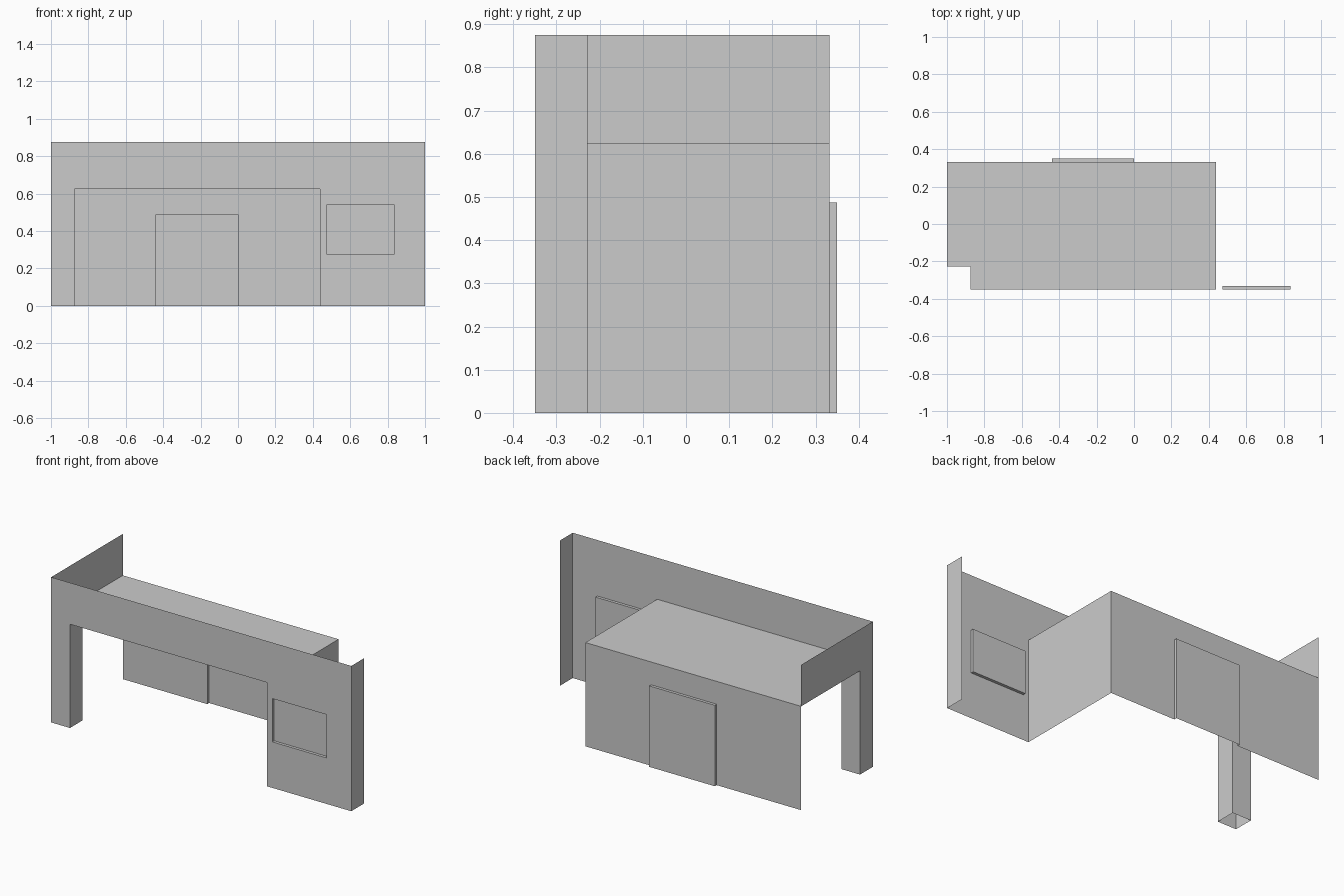
import bpy
import bmesh

if "Cube" in bpy.data.objects:
    bpy.data.objects.remove(bpy.data.objects["Cube"])

# Key planes
X0, X1 = -1.0, 1.0
Y0, YB = -0.35, 0.3325
TOP, CEIL = 0.875, 0.625
PX, PY = -0.875, -0.228      # inner corner of the pillar
AX = 0.4375                  # right wall of the open bay
DEPTH = 0.0175               # depth of door and window recesses


def sheet(name, quads):
    bm = bmesh.new()
    for q in quads:
        bm.faces.new([bm.verts.new(p) for p in q])
    bmesh.ops.remove_doubles(bm, verts=bm.verts, dist=1e-5)
    mesh = bpy.data.meshes.new(name)
    bm.to_mesh(mesh)
    bm.free()
    ob = bpy.data.objects.new(name, mesh)
    bpy.context.collection.objects.link(ob)
    return ob


def across(x0, x1, z0, z1, y):
    """Quad in the xz plane, facing -y."""
    return [(x0, y, z0), (x1, y, z0), (x1, y, z1), (x0, y, z1)]


def along(x, y0, y1, z0, z1):
    """Quad in the yz plane, facing +x (swap y0 and y1 to face -x)."""
    return [(x, y0, z0), (x, y1, z0), (x, y1, z1), (x, y0, z1)]


def wall(name, xs, zs, y, holes):
    """Grid wall with the listed (column, row) cells left open."""
    sheet(name, [across(xs[i], xs[i + 1], zs[j], zs[j + 1], y)
                 for i in range(len(xs) - 1) for j in range(len(zs) - 1)
                 if (i, j) not in holes])


def recess(name, x0, x1, z0, z1, y, sill=True):
    """Shallow tray set back into a wall."""
    front = across(x0, x1, z0, z1, y)
    back = across(x0, x1, z0, z1, y + DEPTH)
    quads = [back]
    for i in range(0 if sill else 1, 4):
        j = (i + 1) % 4
        quads.append([front[i], front[j], back[j], back[i]])
    sheet(name, quads)


# Front: header over the open bay, and the wall with a window opening
WX, WZ = (0.4735, 0.8355), (0.277, 0.538)
sheet("front_header", [across(X0, AX, CEIL, TOP, Y0)])
wall("front_wall", [AX, *WX, X1], [0, *WZ, TOP], Y0, {(1, 1)})
recess("window", *WX, *WZ, Y0)

# Back wall of the bay with the door
DX, DZ = (-0.4375, 0.0), 0.4875
wall("back_wall", [X0, *DX, AX], [0, DZ, CEIL], YB, {(1, 0)})
recess("door", *DX, 0, DZ, YB, sill=False)

# Corner pillar, open at both ends
sheet("corner_pillar", [
    across(X0, PX, 0, CEIL, Y0),
    along(PX, Y0, PY, 0, CEIL),
    across(PX, X0, 0, CEIL, PY),
    along(X0, PY, Y0, 0, CEIL)])

# Side walls
sheet("left_header", [along(X0, YB, Y0, CEIL, TOP)])
sheet("right_return", [along(X1, Y0, PY, 0, TOP)])
sheet("bay_right_wall", [along(AX, YB, Y0, 0, CEIL)])

# Bay ceiling, notched around the pillar
sheet("bay_ceiling", [
    [(x0, y0, CEIL), (x0, YB, CEIL), (x1, YB, CEIL), (x1, y0, CEIL)]
    for x0, x1, y0 in ((X0, PX, PY), (PX, AX, Y0))])
